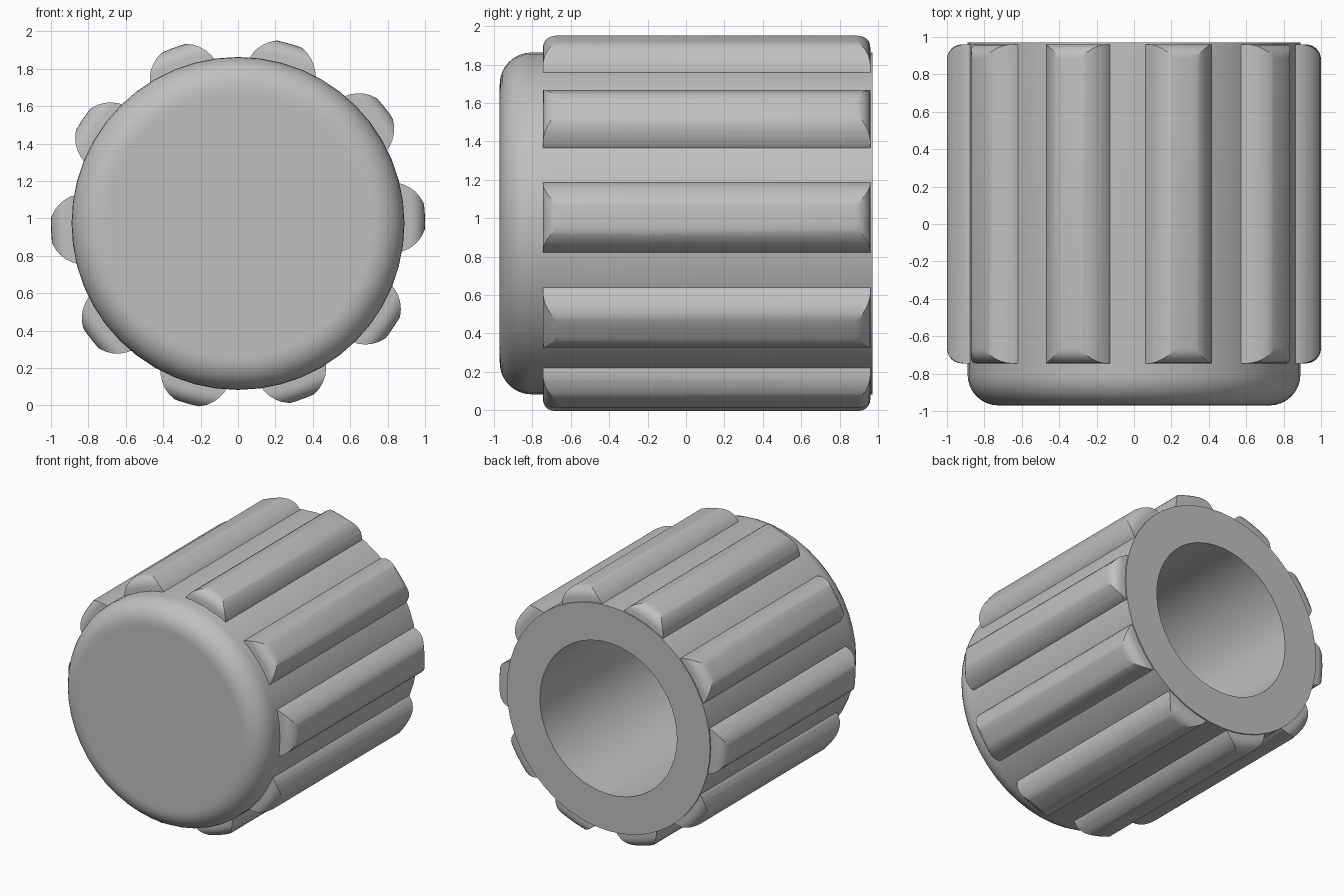
import bpy
import bmesh
from math import radians, cos, sin, pi
from mathutils import Matrix, Vector

if "Cube" in bpy.data.objects:
    bpy.data.objects.remove(bpy.data.objects["Cube"], do_unlink=True)

AXIS_Z = 0.973
RIB_COUNT = 10

grey = bpy.data.materials.new("plain_grey")
grey.use_nodes = True
grey.diffuse_color = (0.53, 0.53, 0.53, 1)
grey.node_tree.nodes["Principled BSDF"].inputs["Base Color"].default_value = grey.diffuse_color


def add_object(name, bm):
    mesh = bpy.data.meshes.new(name)
    bm.to_mesh(mesh)
    bm.free()
    mesh.materials.append(grey)
    obj = bpy.data.objects.new(name, mesh)
    bpy.context.collection.objects.link(obj)
    return obj


def select_only(obj):
    bpy.ops.object.select_all(action="DESELECT")
    obj.select_set(True)
    bpy.context.view_layer.objects.active = obj


def fillet(radius, y, size, steps, side):
    """Rounded corner as (radius, y) points, from the end face to the wall."""
    angles = [i * pi / 2 / steps for i in range(steps + 1)]
    return [(radius - size + size * sin(a), y - side * size * (1 - cos(a)))
            for a in angles]


def lathe(name, profile, steps):
    """Revolve (radius, y) points about the lengthwise axis."""
    bm = bmesh.new()
    verts = [bm.verts.new((r, y, AXIS_Z)) for r, y in profile]
    edges = [bm.edges.new(pair) for pair in zip(verts, verts[1:])]
    bmesh.ops.spin(bm, geom=verts + edges, cent=(0, 0, AXIS_Z), axis=(0, 1, 0),
                   angle=2 * pi, steps=steps, use_duplicate=False)
    bmesh.ops.remove_doubles(bm, verts=bm.verts, dist=0.0005)
    bmesh.ops.recalc_face_normals(bm, faces=bm.faces)
    return add_object(name, bm)


# Cap body: closed rounded front, open bore at the back
body = lathe("cap_body",
             [(0, -0.97), (0.7, -0.97)]
             + fillet(0.89, -0.97, 0.165, 8, -1)
             + [(0.89, 0.97), (0.6, 0.97), (0.6, -0.65), (0, -0.65)], 48)

# Grip ribs: round bars set around the body
bm = bmesh.new()
for i in range(RIB_COUNT):
    angle = radians(2.1) + i * 2 * pi / RIB_COUNT
    place = Vector((0.82 * cos(angle), 0.1, AXIS_Z + 0.82 * sin(angle)))
    bmesh.ops.create_cone(
        bm, cap_ends=True, segments=32, radius1=0.19, radius2=0.19, depth=2.1,
        matrix=Matrix.Translation(place) @ Matrix.Rotation(angle, 4, "Y").inverted()
        @ Matrix.Rotation(pi / 2, 4, "X"))
ribs = add_object("grip_ribs", bm)

# Rounded drum that trims the rib ends and tips
drum = lathe("rib_trimmer",
             [(0, -0.745)] + fillet(1.0, -0.745, 0.08, 6, -1)
             + fillet(1.0, 0.96, 0.08, 6, 1)[::-1] + [(0, 0.96)], 120)
drum.hide_render = True
trim = ribs.modifiers.new("trim", "BOOLEAN")
trim.operation = "INTERSECT"
trim.solver = "EXACT"
trim.object = drum
select_only(ribs)
bpy.ops.object.modifier_apply(modifier=trim.name)
bpy.data.objects.remove(drum, do_unlink=True)

for obj in (body, ribs):
    select_only(obj)
    bpy.ops.object.shade_smooth_by_angle(angle=radians(30))
